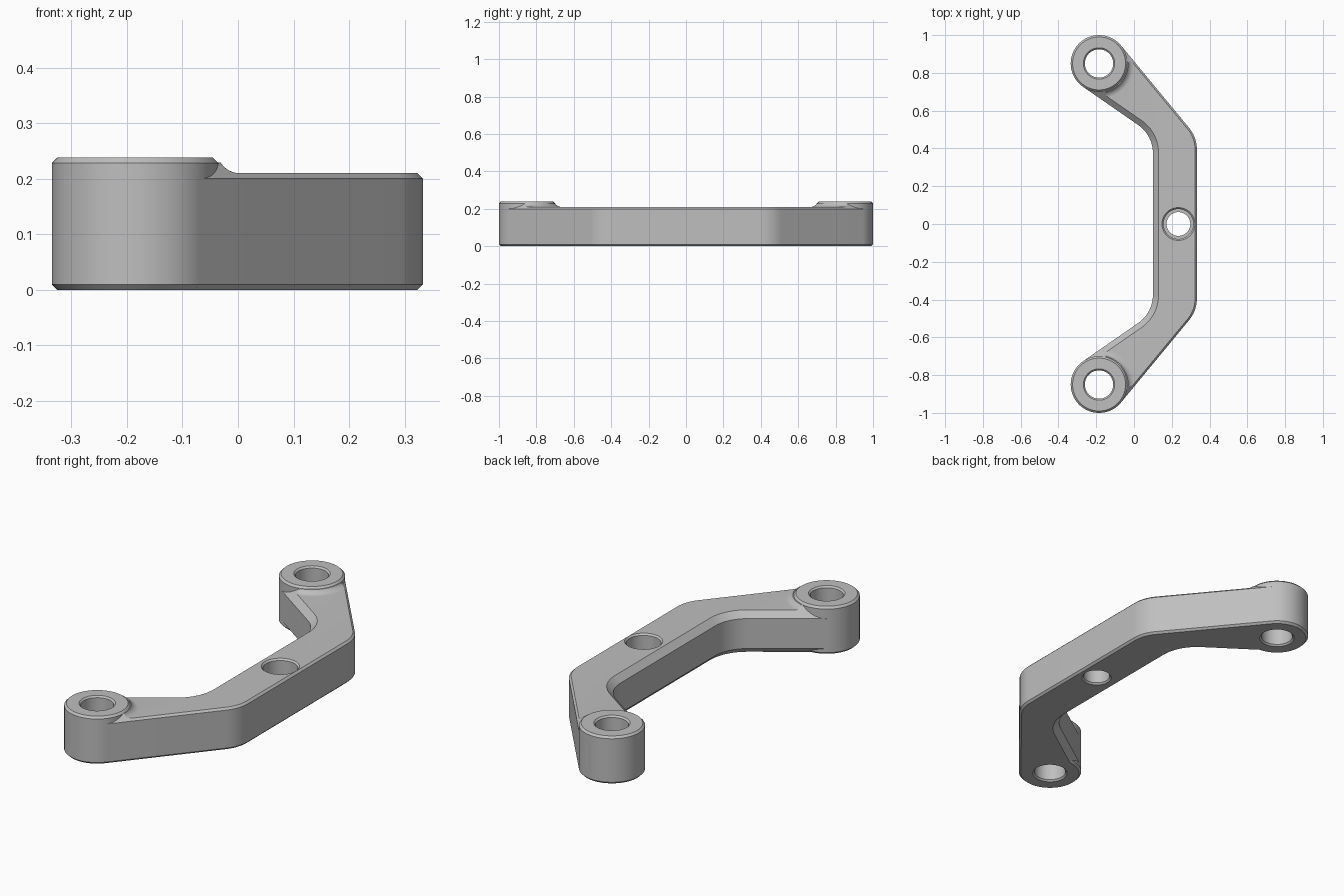
import bpy, bmesh, math
from mathutils import Vector

if "Cube" in bpy.data.objects:
    bpy.data.objects.remove(bpy.data.objects["Cube"])

BOSS = Vector((-0.185, 0.85))
BOSS_R, BOSS_H, BODY_H = 0.15, 0.238, 0.21

grey = bpy.data.materials.new("grey metal")
grey.diffuse_color = (0.52, 0.52, 0.52, 1)
grey.use_nodes = True
grey.node_tree.nodes["Principled BSDF"].inputs["Base Color"].default_value = grey.diffuse_color


def finish(bm, name):
    bmesh.ops.recalc_face_normals(bm, faces=bm.faces)
    mesh = bpy.data.meshes.new(name)
    bm.to_mesh(mesh)
    bm.free()
    mesh.materials.append(grey)
    ob = bpy.data.objects.new(name, mesh)
    bpy.context.collection.objects.link(ob)
    return ob


def loft(name, rings, closed_caps=True):
    """Solid through a stack of rings with equal point counts."""
    bm = bmesh.new()
    rows = [[bm.verts.new(p) for p in ring] for ring in rings]
    n = len(rows[0])
    for a, b in zip(rows, rows[1:]):
        for i in range(n):
            j = (i + 1) % n
            bm.faces.new((a[i], a[j], b[j], b[i]))
    bm.faces.new(rows[0][::-1])
    bm.faces.new(rows[-1])
    return finish(bm, name)


def lathe(name, profile, cx, cy, n=96):
    """Turned solid from (radius, height) pairs."""
    return loft(name, [[(cx + r * math.cos(2 * math.pi * i / n),
                         cy + r * math.sin(2 * math.pi * i / n), z)
                        for i in range(n)] for r, z in profile])


def edge_path(side_x, angle, radius, sign, off):
    """Straight side, rounded corner and arm line tangent to the boss (upper half).
    sign is +1 for the outer edge, -1 for the inner; off moves the edge into the body."""
    nrm = Vector((math.cos(angle), math.sin(angle))) * sign
    end = BOSS + nrm * (BOSS_R - off)
    x = side_x - sign * off
    r = radius - sign * off
    d = Vector((-math.sin(angle), math.cos(angle)))
    corner = end + d * ((x - end.x) / d.x)
    y0 = corner.y - r * math.tan(angle / 2)
    pts = [Vector((x - r + r * math.cos(angle * i / 12), y0 + r * math.sin(angle * i / 12)))
           for i in range(13)]
    return pts + [end]


def outline(inner, outer, z):
    out = edge_path(0.333, math.radians(39.6), 0.18, 1, outer)
    inn = edge_path(0.10, math.radians(55.3), 0.18, -1, inner)
    upper = out + inn[::-1]
    return [(p.x, p.y, z) for p in upper] + [(p.x, -p.y, z) for p in upper[::-1]]


def combine(target, other, operation):
    mod = target.modifiers.new(operation, "BOOLEAN")
    mod.operation = operation
    mod.solver = "EXACT"
    mod.object = other
    bpy.context.view_layer.objects.active = target
    bpy.ops.object.modifier_apply(modifier=mod.name)
    bpy.data.objects.remove(other)


# Bent arm: fine chamfer outside, wide chamfer inside
bracket = loft("bracket", [outline(*s) for s in (
    (0.03, 0.01, 0), (0.02, 0, 0.01), (0, 0, 0.03),
    (0, 0, 0.18), (0.02, 0, 0.20), (0.03, 0.01, BODY_H))])

# Fillet skirts on the arm top, trimmed by the continued edge chamfers
arc = [math.radians(270 - 58 * i / 8) for i in range(9)]
skirt_profile = [(0.188, 0.17)] + [(0.188 + 0.04 * math.cos(a), 0.25 + 0.04 * math.sin(a))
                                   for a in arc] + [(0.145, 0.2285)]
for s in (1, -1):
    skirt = lathe("skirt", skirt_profile, BOSS.x, s * BOSS.y)
    trim = loft("trim", [outline(0.03, 0.01, 0.16), outline(0.03, 0.01, BODY_H),
                         outline(0.06, 0.04, 0.24)])
    combine(skirt, trim, "INTERSECT")
    combine(bracket, skirt, "UNION")

# End bosses
for s in (1, -1):
    boss = lathe("boss", [(0.14, 0), (BOSS_R, 0.01), (BOSS_R, BOSS_H - 0.01),
                          (0.14, BOSS_H)], BOSS.x, s * BOSS.y)
    combine(bracket, boss, "UNION")

# Chamfered boss holes
for s in (1, -1):
    hole = lathe("hole", [(0.093, -0.01), (0.075, 0.008), (0.075, BOSS_H - 0.008),
                          (0.093, BOSS_H + 0.01)], BOSS.x, s * BOSS.y, 64)
    combine(bracket, hole, "DIFFERENCE")

# Counterbored middle hole
bore = lathe("bore", [(0.081, -0.01), (0.063, 0.008), (0.063, 0.08), (0.079, 0.08),
                      (0.079, 0.202), (0.087, BODY_H), (0.087, BODY_H + 0.03)], 0.235, 0, 64)
combine(bracket, bore, "DIFFERENCE")

# Smooth curves, keep machined edges crisp
for o in bpy.context.selected_objects:
    o.select_set(False)
bracket.select_set(True)
bpy.context.view_layer.objects.active = bracket
bpy.ops.object.shade_smooth_by_angle(angle=math.radians(25))
